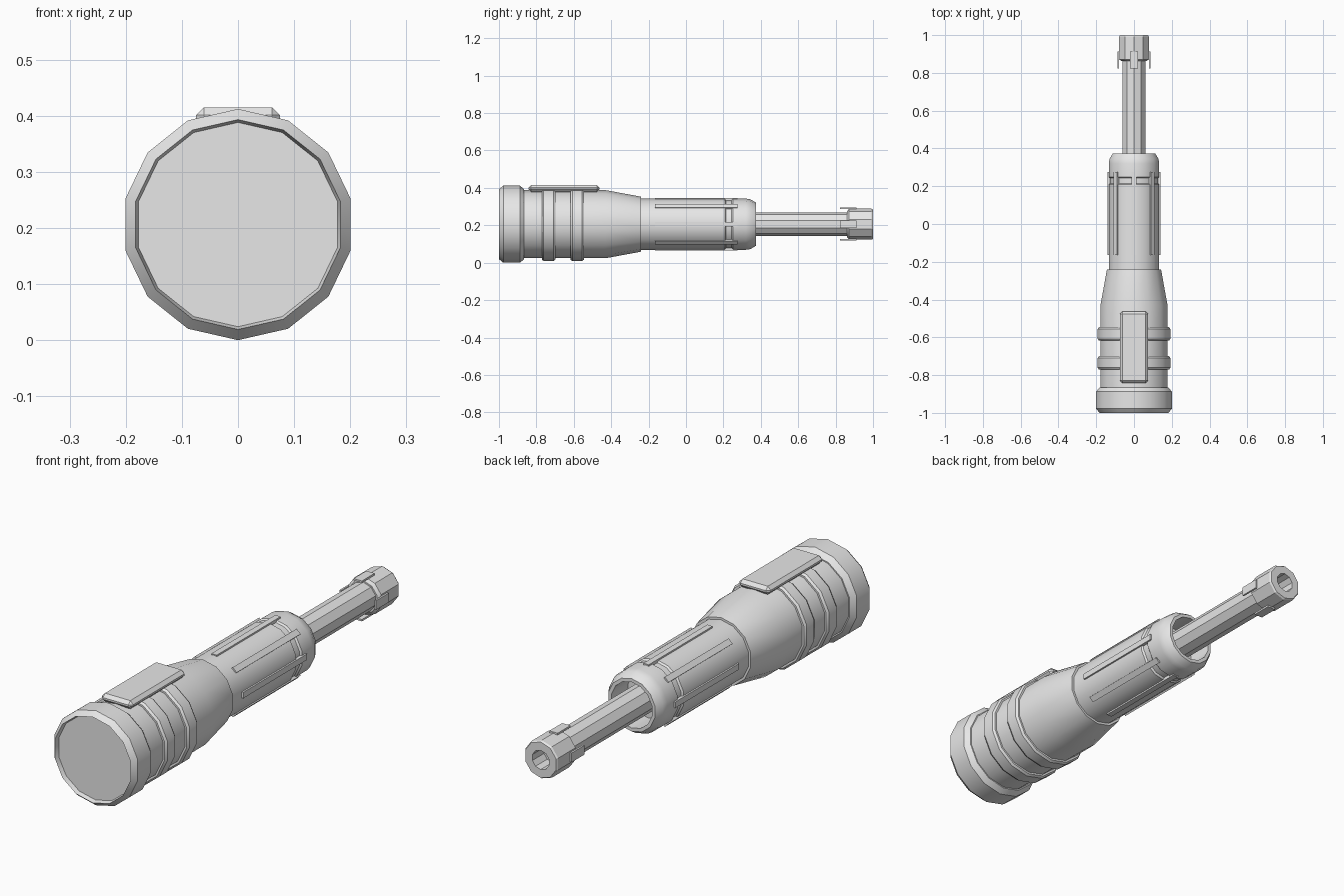
import bpy
import bmesh
from math import sin, cos, pi, radians
from mathutils import Matrix, Vector

AXIS_Z = 0.206

old = bpy.data.objects.get("Cube")
if old:
    bpy.data.objects.remove(old, do_unlink=True)

grey = bpy.data.materials.new("light_grey")
grey.use_nodes = True
grey.diffuse_color = (0.8, 0.8, 0.8, 1)
grey.node_tree.nodes["Principled BSDF"].inputs["Base Color"].default_value = (0.8, 0.8, 0.8, 1)


def finish(name, bm, smooth=True):
    """Turn a bmesh into a named object on the long axis."""
    bmesh.ops.recalc_face_normals(bm, faces=bm.faces[:])
    mesh = bpy.data.meshes.new(name)
    bm.to_mesh(mesh)
    bm.free()
    mesh.materials.append(grey)
    obj = bpy.data.objects.new(name, mesh)
    obj.location.z = AXIS_Z
    bpy.context.collection.objects.link(obj)
    if smooth:
        bpy.ops.object.select_all(action='DESELECT')
        obj.select_set(True)
        bpy.context.view_layer.objects.active = obj
        bpy.ops.object.shade_smooth_by_angle(angle=radians(30))
    return obj


def lathe(name, profile, sides):
    """Revolve (y, radius) points about the y axis and cap both ends."""
    bm = bmesh.new()
    rings = []
    for y, r in profile:
        turns = [2 * pi * k / sides for k in range(sides)]
        rings.append([bm.verts.new((r * sin(a), y, r * cos(a))) for a in turns])
    for a, b in zip(rings, rings[1:]):
        for k in range(sides):
            n = (k + 1) % sides
            bm.faces.new((a[k], a[n], b[n], b[k]))
    bm.faces.new(rings[0])
    bm.faces.new(rings[-1])
    return finish(name, bm)


def radial_box(name, size, y, radius, angle, bevel=0.0):
    """Box lying on the long axis, turned about it by an angle."""
    bm = bmesh.new()
    bmesh.ops.create_cube(bm, size=1)
    bmesh.ops.scale(bm, vec=Vector(size), verts=bm.verts[:])
    if bevel:
        bmesh.ops.bevel(bm, geom=bm.edges[:], offset=bevel, segments=1, affect='EDGES')
    turn = Matrix.Rotation(angle, 4, 'Y') @ Matrix.Translation((0, y, radius))
    bmesh.ops.transform(bm, matrix=turn, verts=bm.verts[:])
    return finish(name, bm, smooth=False)


# Wide housing, tapering to the grip
lathe("housing", [(-0.95, 0.182), (-0.43, 0.182), (-0.24, 0.147)], 14)

# End collar with a slightly sunken flat lid
lathe("end_collar", [(-0.98, 0.182), (-1.0, 0.187), (-0.977, 0.206),
                     (-0.888, 0.206), (-0.865, 0.187), (-0.865, 0.17)], 14)

# Two raised bands round the housing
for i, y in enumerate((-0.735, -0.582)):
    lathe(f"housing_band_{i + 1}", [(y - 0.036, 0.178), (y - 0.036, 0.19), (y - 0.026, 0.197),
                                    (y + 0.026, 0.197), (y + 0.036, 0.19), (y + 0.036, 0.178)], 14)

# Bevelled plate on top of the housing
radial_box("top_plate", (0.15, 0.38, 0.036), -0.652, 0.191, 0, 0.014)

# Grip sleeve with a shallow groove and an open nose
lathe("grip_sleeve", [(-0.25, 0.137), (0.208, 0.137), (0.215, 0.13), (0.243, 0.13),
                      (0.25, 0.137), (0.32, 0.137), (0.345, 0.133), (0.374, 0.115),
                      (0.374, 0.1), (0.26, 0.1)], 14)

# Ribs spaced evenly round the grip
for i in range(8):
    radial_box(f"grip_rib_{i + 1}", (0.026, 0.44, 0.02), 0.055, 0.131, i * pi / 4)

# Slim barrel
lathe("barrel", [(0.22, 0.063), (0.88, 0.063)], 10)

# Muzzle with a bored hole
lathe("muzzle", [(0.862, 0.06), (0.862, 0.07), (0.872, 0.083), (0.992, 0.083),
                 (1.0, 0.078), (1.0, 0.042), (0.92, 0.042)], 10)

# Four tabs gripping the muzzle
for i in range(4):
    radial_box(f"muzzle_tab_{i + 1}", (0.04, 0.088, 0.008), 0.868, 0.084, i * pi / 2)
